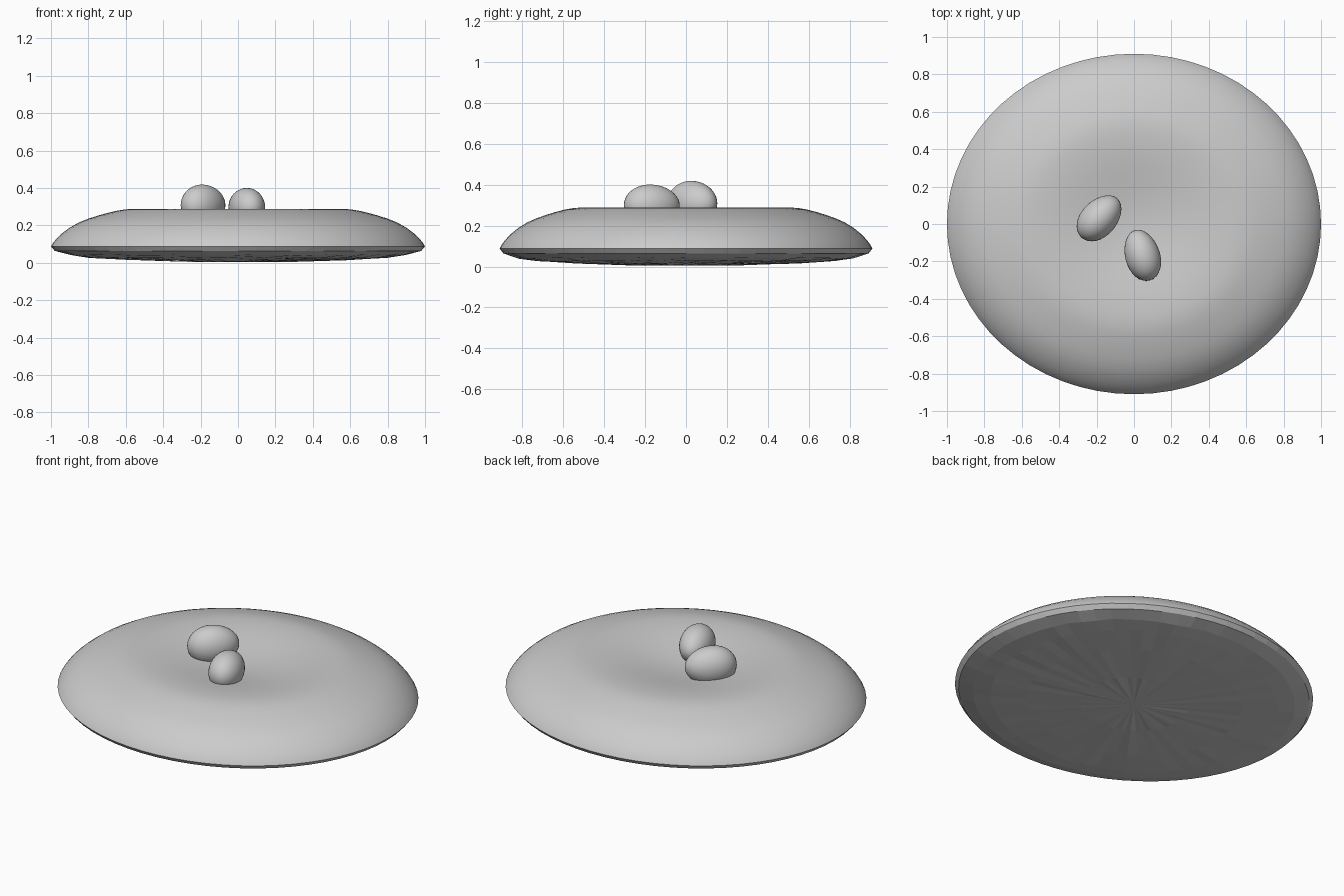
import bpy, bmesh, math, random

if "Cube" in bpy.data.objects:
    bpy.data.objects.remove(bpy.data.objects["Cube"])
random.seed(4)
SEG = 64
RX, RY = 1.0, 0.91


def lathe(name, profile, jitter=0.0, smooth=True):
    """Elliptical lathe; profile runs from the centre point outward."""
    bm = bmesh.new()
    rings = []
    for r, z in profile[1:]:
        ring = []
        for i in range(SEG):
            a = 2 * math.pi * i / SEG
            dz = random.uniform(-jitter, jitter) if r < 0.97 else 0
            ring.append(bm.verts.new((RX * r * math.cos(a), RY * r * math.sin(a), z + dz)))
        rings.append(ring)
    centre = bm.verts.new((0, 0, profile[0][1]))
    for i in range(SEG):
        j = (i + 1) % SEG
        bm.faces.new((centre, rings[0][i], rings[0][j]))
        for a, b in zip(rings, rings[1:]):
            bm.faces.new((a[i], b[i], b[j], a[j]))
    # underside profiles need flipped faces
    if profile[0][1] < 0.1:
        bmesh.ops.reverse_faces(bm, faces=bm.faces)
    for f in bm.faces:
        f.smooth = smooth
    me = bpy.data.meshes.new(name)
    bm.to_mesh(me)
    bm.free()
    ob = bpy.data.objects.new(name, me)
    bpy.context.collection.objects.link(ob)
    return ob


# Cushion top: shallow central dip, rounded ridge, falling to the rim
dip = [(r, 0.262 - 0.026 * math.cos(math.pi * r / 0.55))
       for r in [i * 0.05 for i in range(12)]]
lathe("cushion_top", dip + [(0.6, 0.286), (0.65, 0.278), (0.7, 0.266), (0.75, 0.252),
                            (0.8, 0.236), (0.85, 0.216), (0.9, 0.188), (0.94, 0.158),
                            (0.97, 0.130), (0.99, 0.105), (1.0, 0.088)])

# Faceted, slightly uneven underside with a narrow rim band
lathe("cushion_base", [(0, 0.004), (0.3, 0.008), (0.6, 0.017), (0.8, 0.029),
                       (0.9, 0.041), (0.98, 0.064), (1.0, 0.088)],
      jitter=0.004, smooth=False)


# Two eggs resting in the dip
def egg(name, loc, size, angle):
    bpy.ops.mesh.primitive_uv_sphere_add(segments=32, ring_count=20, radius=1)
    ob = bpy.context.object
    ob.name = name
    for v in ob.data.vertices:
        taper = 1 - 0.06 * v.co.x
        v.co.y *= taper
        v.co.z *= taper
    ob.scale = size
    ob.rotation_euler = (0, 0, math.radians(angle))
    ob.location = loc
    bpy.ops.object.shade_smooth()


egg("egg_left", (-0.185, 0.032, 0.308), (0.142, 0.096, 0.11), 47)
egg("egg_right", (0.045, -0.167, 0.298), (0.14, 0.093, 0.102), 107)
